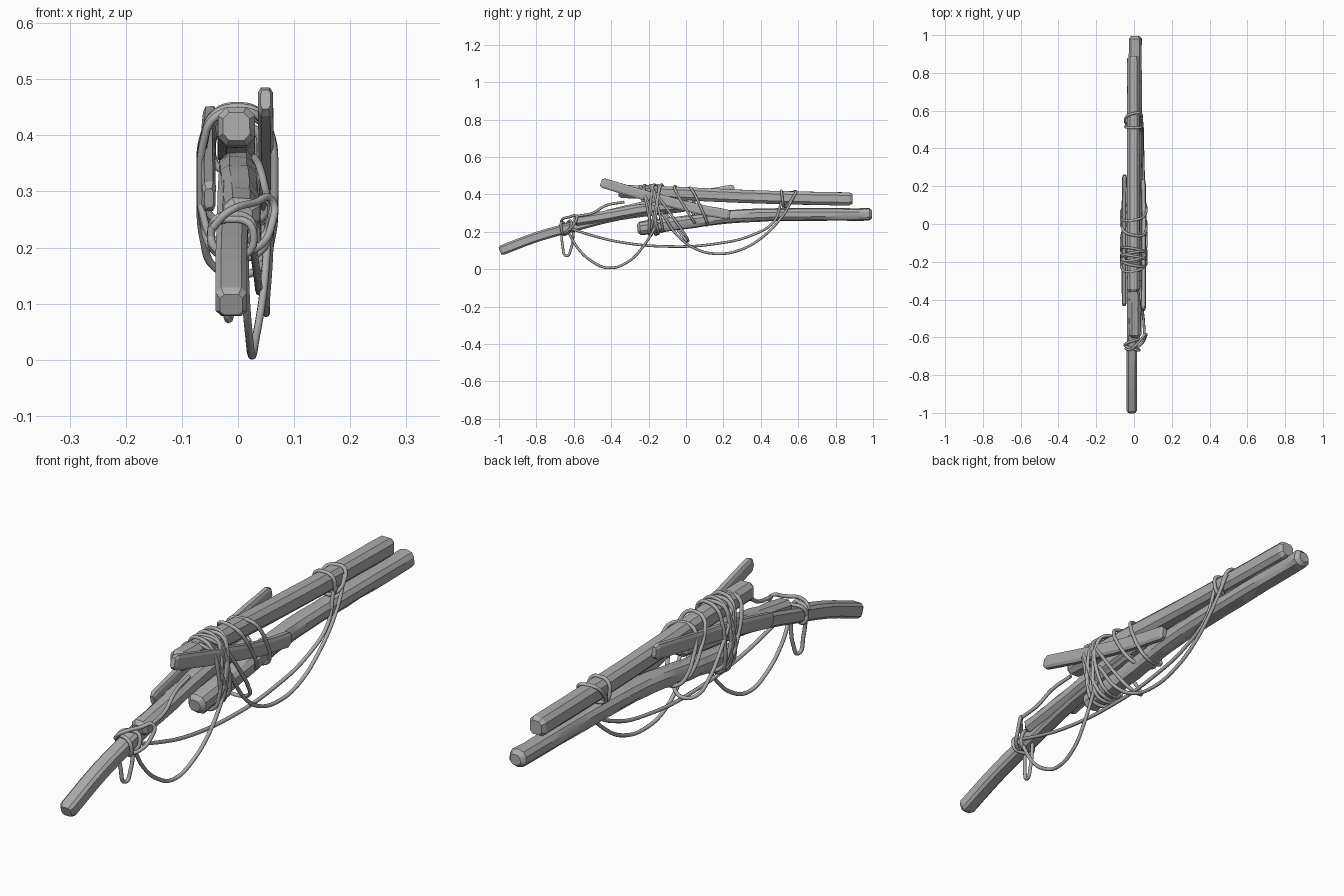
import bpy, bmesh, math, random
from mathutils import Vector

random.seed(4)
cube = bpy.data.objects.get("Cube")
if cube:
    bpy.data.objects.remove(cube, do_unlink=True)

grey = bpy.data.materials.new("weathered grey")
grey.use_nodes = True
tone = (0.42, 0.42, 0.42, 1)
grey.diffuse_color = tone
grey.node_tree.nodes["Principled BSDF"].inputs["Base Color"].default_value = tone


def resample(path, steps):
    """Smoothly interpolate a short list of points."""
    pts = [Vector(p) for p in path]
    pts = [2 * pts[0] - pts[1]] + pts + [2 * pts[-1] - pts[-2]]
    out = []
    for i in range(1, len(pts) - 2):
        a, b, c, d = pts[i - 1:i + 3]
        for s in range(steps):
            t = s / steps
            out.append(b + (c - a) * t / 2 + (a - 2.5 * b + 2 * c - d / 2) * t * t
                       + (1.5 * (b - c) + (d - a) / 2) * t ** 3)
    return out + [pts[-2]]


def beam(name, path, w, h, sides=8, boxy=0.6, steps=3, rough=0.0, tip=0.72, cut=0.015, taper=1.0):
    """Sweep a many-sided section along a path, with chamfered ends."""
    centres = resample(path, steps)
    first, last = centres[0].copy(), centres[-1].copy()
    d0 = (centres[1] - first).normalized()
    d1 = (last - centres[-2]).normalized()
    centres[0], centres[-1] = first + d0 * cut, last - d1 * cut
    centres = [first] + centres + [last]
    bm = bmesh.new()
    rings = []
    n = len(centres)
    for i, c in enumerate(centres):
        ends = i in (0, n - 1)
        t = (centres[min(i + 1, n - 1)] - centres[max(i - 1, 0)]).normalized()
        side = Vector((0, 1, 0)).cross(Vector((0, 0, 1)))
        side = (side - t * side.dot(t)).normalized()
        up = side.cross(t)
        k = (tip if ends else 1) * (1 + (taper - 1) * i / (n - 1))
        ring = []
        for j in range(sides):
            a = 2 * math.pi * (j + 0.5) / sides
            ca, sa = math.cos(a), math.sin(a)
            r = k * (1 + random.uniform(-rough, rough))
            u = math.copysign(abs(ca) ** boxy, ca) * r * w
            v = math.copysign(abs(sa) ** boxy, sa) * r * h
            ring.append(bm.verts.new(c + side * u + up * v))
        rings.append(ring)
    for a, b in zip(rings, rings[1:]):
        for j in range(sides):
            m = (j + 1) % sides
            bm.faces.new((a[j], a[m], b[m], b[j]))
    bm.faces.new(rings[0][::-1])
    bm.faces.new(rings[-1])
    bmesh.ops.recalc_face_normals(bm, faces=bm.faces)
    mesh = bpy.data.meshes.new(name)
    bm.to_mesh(mesh)
    bm.free()
    mesh.materials.append(grey)
    ob = bpy.data.objects.new(name, mesh)
    bpy.context.collection.objects.link(ob)
    return ob


def rope(name, points, closed=False, radius=0.007):
    """Round cord through the given points."""
    cu = bpy.data.curves.new(name, "CURVE")
    cu.dimensions = "3D"
    cu.bevel_depth = radius
    cu.bevel_resolution = 2
    cu.resolution_u = 6
    cu.use_fill_caps = True
    sp = cu.splines.new("BEZIER")
    sp.bezier_points.add(len(points) - 1)
    for bp, p in zip(sp.bezier_points, points):
        bp.co = p
        bp.handle_left_type = bp.handle_right_type = "AUTO"
    sp.use_cyclic_u = closed
    cu.materials.append(grey)
    ob = bpy.data.objects.new(name, cu)
    bpy.context.collection.objects.link(ob)


def wrap(name, top, bottom, x, half, skew=0.0):
    """Closed loop tied around the bundle; top and bottom are (y, z)."""
    pts = []
    for i in range(12):
        a = 2 * math.pi * i / 12
        ca, sa = math.cos(a), math.sin(a)
        u = math.copysign(abs(ca) ** 0.65, ca)
        t = (math.copysign(abs(sa) ** 0.8, sa) + 1) / 2
        pts.append((x + half * u, bottom[0] + (top[0] - bottom[0]) * t + skew * u,
                    bottom[1] + (top[1] - bottom[1]) * t))
    rope(name, pts, True)


# Long timbers
beam("upper_beam", [(-.003, -.36, .416), (-.003, -.1, .408), (-.003, .3, .39), (-.003, .6, .381), (-.003, .89, .376)],
     .035, .037, boxy=.7, rough=.02)
log = beam("lower_log", [(.003, -.26, .217), (.003, 0, .25), (.005, .25, .283), (.007, .6, .293), (.007, .995, .293)],
           .039, .037, sides=10, boxy=.85, steps=5, rough=.05, tip=.6, taper=.9)
beam("curved_front_beam", [(-.012, -.995, .098), (-.012, -.8, .172), (-.01, -.6, .228), (-.008, -.35, .29), (-.005, 0, .335)],
     .029, .028, boxy=.5)
splint = beam("split_log", [(.006, -.6, .258), (.004, -.4, .29), (0, -.2, .325), (0, .05, .345)],
              .034, .03, boxy=.8, steps=4, rough=.07, tip=.6)

# Side planks crossing the bundle
beam("left_plank", [(.049, -.455, .464), (.05, -.2, .39), (.052, .05, .325), (.048, .235, .29)],
     .014, .028, boxy=.55, rough=.03, tip=.65)
beam("right_plank", [(-.052, -.43, .288), (-.053, -.2, .342), (-.053, .05, .39), (-.05, .26, .428)],
     .013, .028, boxy=.55, rough=.03, tip=.65)

# Main lashing
main = [(-.25, .444, -.15, .19), (-.22, .45, -.17, .2), (-.19, .45, -.13, .2), (-.17, .453, -.19, .18),
        (-.15, .45, -.2, .2), (-.13, .452, -.16, .185), (-.2, .445, .01, .15),
        (-.06, .443, .06, .24), (.02, .435, .11, .235)]
for i, (ty, tz, by, bz) in enumerate(main):
    wrap(f"main_lashing_{i + 1}", (ty, tz), (by, bz), -.001, .066, .012 * (-1) ** i)

# Rear lashing around the upper beam
wrap("rear_lashing_1", (.51, .42), (.52, .335), -.003, .043)
wrap("rear_lashing_2", (.585, .418), (.53, .335), -.003, .043, .01)

# Front lashing around the curved beam
wrap("front_lashing_1", (-.66, .25), (-.65, .185), -.01, .038, -.012)
wrap("front_lashing_2", (-.62, .258), (-.64, .19), -.01, .038, .012)
rope("front_loose_loop", [(-.045, -.66, .235), (-.02, -.665, .262), (.03, -.62, .28), (.06, -.585, .285),
                          (.06, -.6, .24), (.035, -.64, .2), (0, -.66, .19)])
rope("front_side_strand", [(.055, -.58, .285), (.05, -.5, .3), (.04, -.43, .34), (.03, -.33, .36)])

# Slack hanging ropes
rope("rear_hanging_rope", [(.035, .58, .395), (.044, .52, .29), (.047, .4, .165), (.05, .28, .1), (.05, .17, .083),
                           (.05, .06, .105), (.055, -.04, .175), (.06, -.13, .3)])
rope("long_hanging_rope", [(.036, .51, .36), (.042, .47, .255), (.042, .36, .185), (.04, .15, .135), (.038, -.1, .122),
                           (.035, -.35, .145), (.03, -.5, .18), (.025, -.61, .215)])
rope("front_hanging_rope", [(.012, -.63, .2), (.014, -.58, .115), (.02, -.5, .04), (.025, -.41, .007),
                            (.032, -.31, .04), (.045, -.23, .12), (.055, -.15, .25)])
rope("short_hanging_loop", [(-.03, -.665, .21), (-.022, -.66, .13), (-.017, -.638, .072),
                            (-.012, -.615, .11), (-.01, -.6, .21)])

# Soften the worn log surface, keeping hard edges
for ob in (log, splint):
    bpy.ops.object.select_all(action="DESELECT")
    ob.select_set(True)
    bpy.context.view_layer.objects.active = ob
    bpy.ops.object.shade_smooth_by_angle(angle=math.radians(30))
